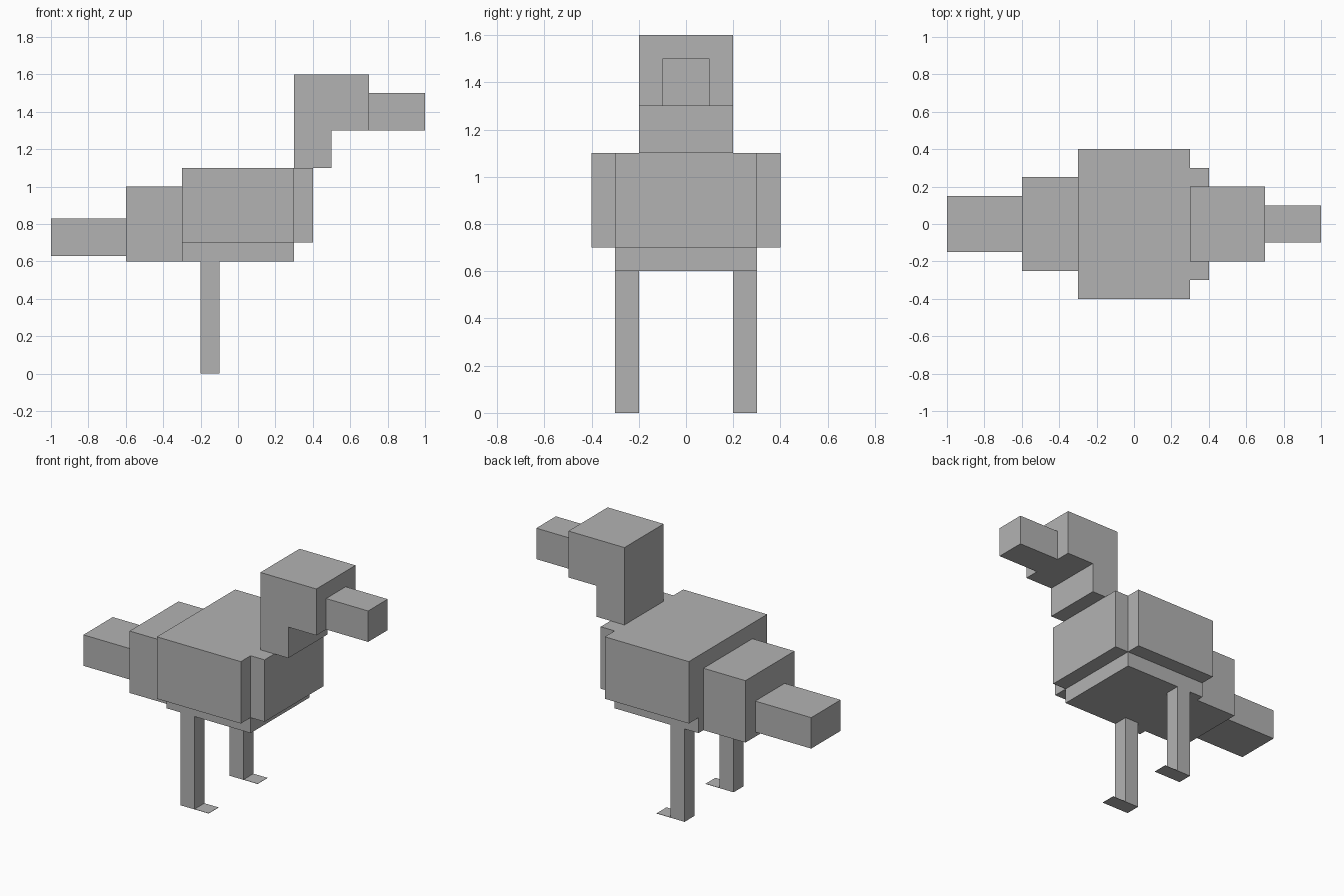
import bpy
import bmesh

cube = bpy.data.objects.get("Cube")
if cube:
    bpy.data.objects.remove(cube, do_unlink=True)

# Single plain grey material
grey = bpy.data.materials.new("plain grey")
grey.use_nodes = True
colour = (0.45, 0.45, 0.45, 1)
grey.diffuse_color = colour
grey.node_tree.nodes["Principled BSDF"].inputs["Base Color"].default_value = colour


def finish(name, bm):
    mesh = bpy.data.meshes.new(name)
    bm.to_mesh(mesh)
    bm.free()
    mesh.materials.append(grey)
    obj = bpy.data.objects.new(name, mesh)
    bpy.context.collection.objects.link(obj)
    return obj


def block(name, x, y, z):
    """Box spanning the given (low, high) range on each axis."""
    bm = bmesh.new()
    bmesh.ops.create_cube(bm, size=1)
    for v in bm.verts:
        v.co = [r[0] if c < 0 else r[1] for c, r in zip(v.co, (x, y, z))]
    return finish(name, bm)


def extruded_profile(name, points, half_width):
    """Side outline in x and z, extruded evenly across y."""
    bm = bmesh.new()
    face = bm.faces.new([bm.verts.new((x, -half_width, z)) for x, z in points])
    out = bmesh.ops.extrude_face_region(bm, geom=[face])
    moved = [g for g in out["geom"] if isinstance(g, bmesh.types.BMVert)]
    bmesh.ops.translate(bm, verts=moved, vec=(0, 2 * half_width, 0))
    bmesh.ops.recalc_face_normals(bm, faces=bm.faces)
    return finish(name, bm)


# Body, chest, rump and tail
block("body", (-0.3, 0.3), (-0.3, 0.3), (0.6, 1.1))
block("chest", (0.3, 0.4), (-0.3, 0.3), (0.7, 1.1))
block("rump", (-0.6, -0.3), (-0.25, 0.25), (0.6, 1.0))
block("tail", (-1.0, -0.6), (-0.15, 0.15), (0.63, 0.83))

# Head with neck, and beak
extruded_profile("head_and_neck", [(0.3, 1.1), (0.5, 1.1), (0.5, 1.3),
                                   (0.7, 1.3), (0.7, 1.6), (0.3, 1.6)], 0.2)
block("beak", (0.7, 1.0), (-0.1, 0.1), (1.3, 1.5))

# Wings, legs and flat feet on both sides
for side, s in (("front", -1), ("back", 1)):
    wing_y = sorted((s * 0.3, s * 0.4))
    leg_y = sorted((s * 0.2, s * 0.3))
    block(side + "_wing", (-0.3, 0.3), wing_y, (0.7, 1.1))
    block(side + "_leg", (-0.2, -0.1), leg_y, (0, 0.6))
    block(side + "_foot", (-0.1, 0), leg_y, (0, 0.002))
